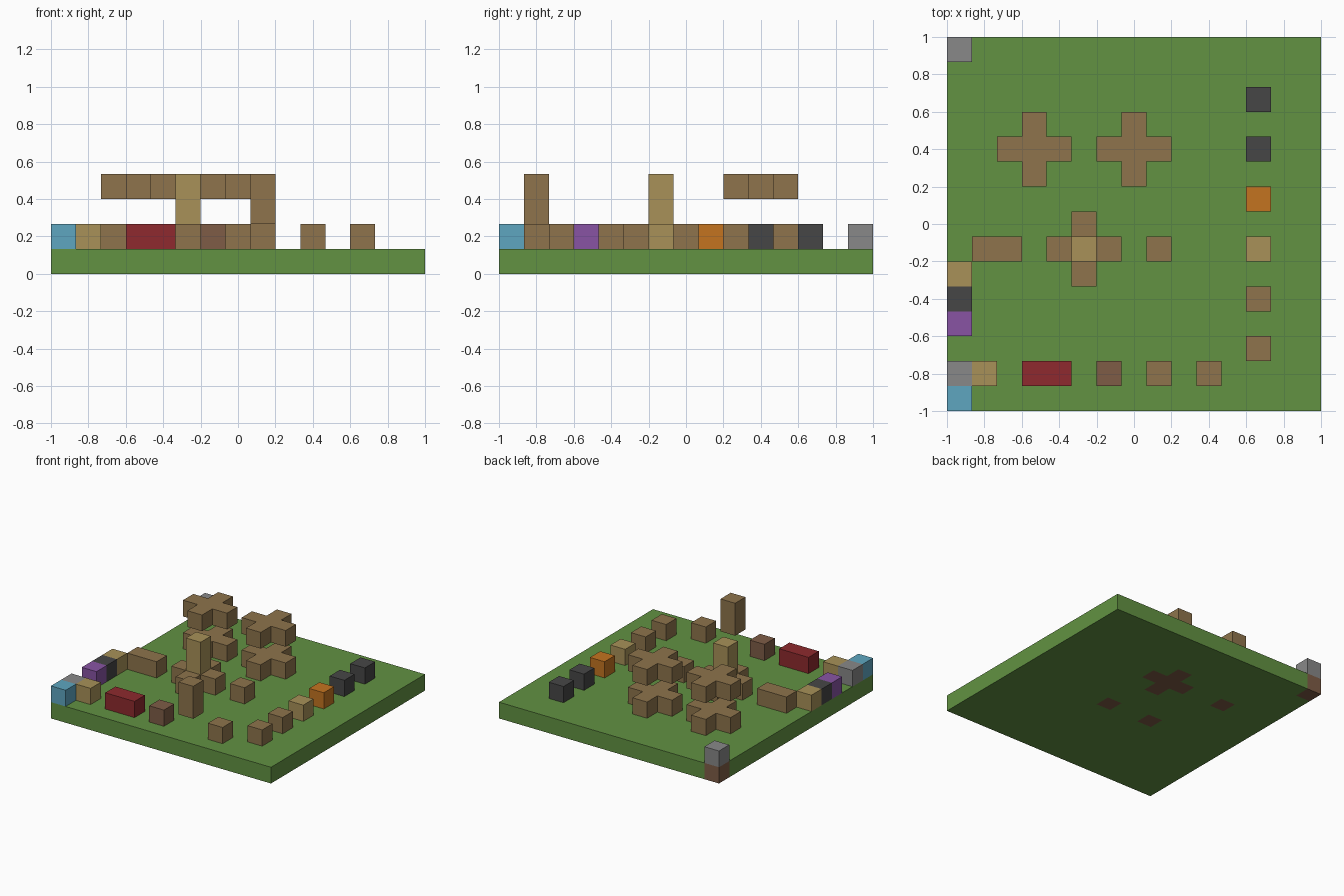
import bpy, bmesh
from mathutils import Vector

cube = bpy.data.objects.get("Cube")
if cube:
    bpy.data.objects.remove(cube, do_unlink=True)

COUNT = 15
CELL = 2 / COUNT
SIDES = [Vector(d) for d in ((1, 0, 0), (-1, 0, 0), (0, 1, 0), (0, -1, 0), (0, 0, 1), (0, 0, -1))]


def linear(v):
    v /= 255
    return v / 12.92 if v <= 0.04045 else ((v + 0.055) / 1.055) ** 2.4


def material(name, r, g, b):
    m = bpy.data.materials.new(name)
    m.use_nodes = True
    color = (linear(r), linear(g), linear(b), 1)
    m.diffuse_color = color
    bsdf = next(n for n in m.node_tree.nodes if n.type == 'BSDF_PRINCIPLED')
    bsdf.inputs["Base Color"].default_value = color
    bsdf.inputs["Roughness"].default_value = 0.9
    return m


green = material("grass_green", 98, 146, 66)
brown = material("wood_brown", 142, 116, 76)
tan = material("plank_tan", 168, 145, 88)
grey = material("stone_grey", 136, 136, 136)
dark = material("coal_dark", 70, 70, 70)
orange = material("orange", 196, 116, 32)
red = material("brick_red", 142, 42, 46)
purple = material("purple", 136, 84, 164)
blue = material("water_blue", 94, 166, 192)
earth = material("earth_brown", 126, 92, 70)


def blocks(name, cells, *mats, rule=lambda cell: 0):
    """Outer skin of a set of grid cells, with a material chosen per cell."""
    cells = set(cells)
    bm = bmesh.new()
    for cell in cells:
        mid = Vector(cell) + Vector((0.5, 0.5, 0.5))
        for d in SIDES:
            if tuple(int(c) for c in Vector(cell) + d) in cells:
                continue
            u = Vector((d.y, d.z, d.x))
            w = d.cross(u)
            corners = [mid + (d + a * u + b * w) / 2
                       for a, b in ((-1, -1), (1, -1), (1, 1), (-1, 1))]
            face = bm.faces.new([bm.verts.new(p * CELL - Vector((1, 1, 0))) for p in corners])
            face.material_index = rule(cell)
    bmesh.ops.remove_doubles(bm, verts=bm.verts, dist=0.001)
    bmesh.ops.dissolve_limit(bm, angle_limit=0.01, verts=bm.verts, edges=bm.edges,
                             delimit={'MATERIAL'})
    mesh = bpy.data.meshes.new(name)
    bm.to_mesh(mesh)
    bm.free()
    for m in mats:
        mesh.materials.append(m)
    obj = bpy.data.objects.new(name, mesh)
    bpy.context.collection.objects.link(obj)
    return obj


def cross(x, y, z):
    return [(x, y, z), (x - 1, y, z), (x + 1, y, z), (x, y - 1, z), (x, y + 1, z)]


# Ground slab, with earth cells set into it
earth_cells = set(cross(7, 10, 0)) | {(3, 10, 0), (5, 6, 0), (8, 6, 0), (0, 14, 0)}
blocks("ground", [(x, y, 0) for x in range(COUNT) for y in range(COUNT)],
       green, earth, rule=lambda cell: int(cell in earth_cells))

# Pairs of crosses, one on the ground and one floating above
for side, x in (("right", 3), ("left", 7)):
    blocks(side + "_lower_cross", cross(x, 10, 1), brown)
    blocks(side + "_upper_cross", cross(x, 10, 3), brown)

# Central post on its cross foot
blocks("post_foot", cross(5, 6, 1), brown)
blocks("post", [(5, 6, 2), (5, 6, 3)], tan)

# Floating column and long blocks
blocks("floating_column", [(8, 1, 2), (8, 1, 3)], brown)
blocks("log", [(1, 6, 1), (2, 6, 1)], brown)
blocks("red_block", [(3, 1, 1), (4, 1, 1)], red)

# Single blocks standing on the ground
singles = {
    "water_block": (blue, [(0, 0)]),
    "stone_block": (grey, [(0, 1), (0, 14)]),
    "plank_block": (tan, [(1, 1), (0, 5), (12, 6)]),
    "purple_block": (purple, [(0, 3)]),
    "coal_block": (dark, [(0, 4), (12, 10), (12, 12)]),
    "orange_block": (orange, [(12, 8)]),
    "earth_block": (earth, [(6, 1)]),
    "wood_block": (brown, [(8, 6), (10, 1), (12, 2), (12, 4)]),
}
for name, (mat, spots) in singles.items():
    for n, (x, y) in enumerate(spots, 1):
        blocks(f"{name}_{n}", [(x, y, 1)], mat)
